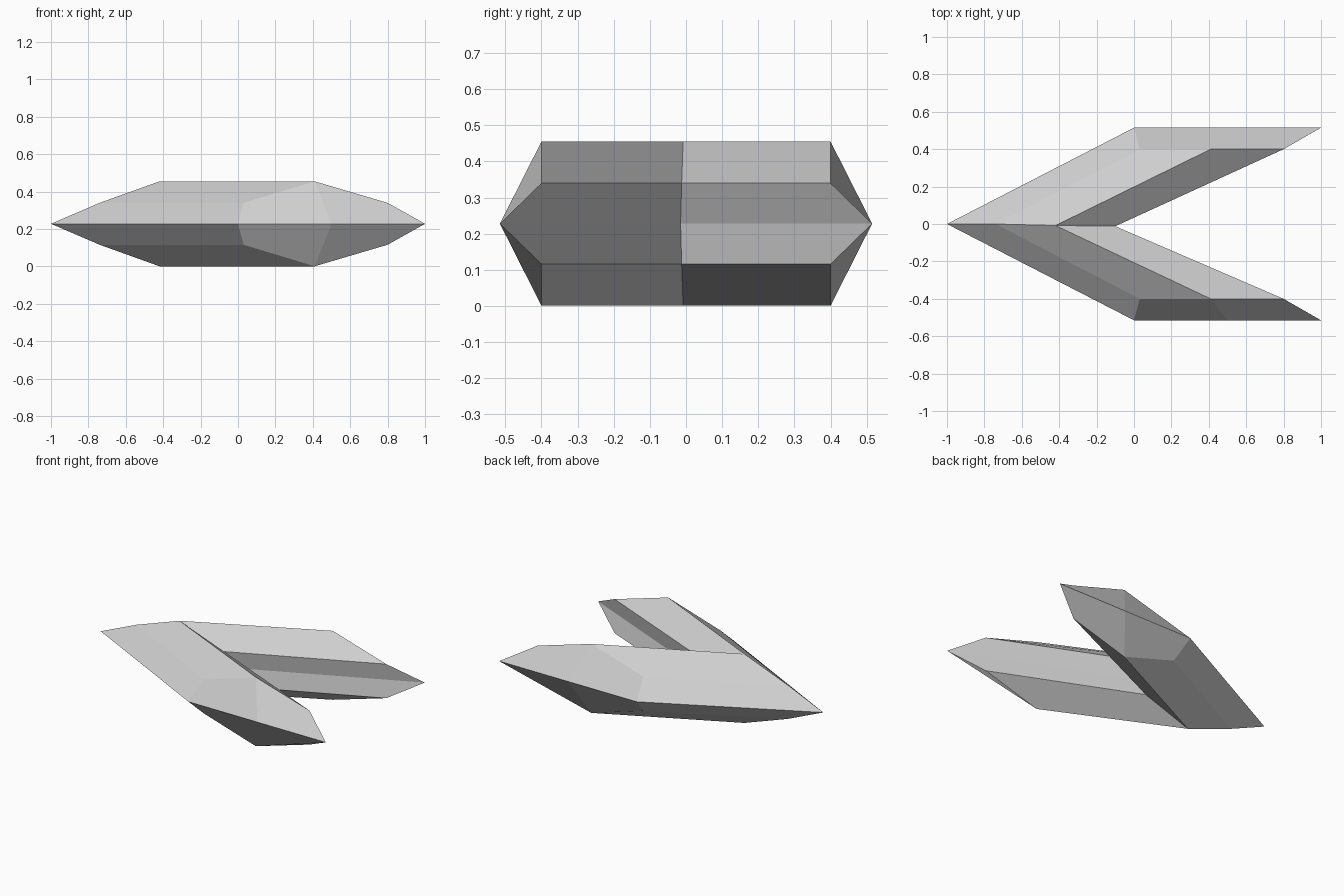
import bpy
import bmesh

cube = bpy.data.objects.get("Cube")
if cube:
    bpy.data.objects.remove(cube, do_unlink=True)

# Single flat grey
grey = bpy.data.materials.new("light_grey")
grey.use_nodes = True
colour = (0.62, 0.62, 0.62, 1)
grey.diffuse_color = colour
grey.node_tree.nodes["Principled BSDF"].inputs["Base Color"].default_value = colour

MID, SHOULDER, TOP = 0.228, 0.34, 0.455
HEIGHTS = (MID, SHOULDER, TOP, SHOULDER, MID)
bm = bmesh.new()


def ring(points):
    """Closed section: outer edge, over the ridge to the inner groove, and back below."""
    upper = [bm.verts.new((x, y, z)) for (x, y), z in zip(points, HEIGHTS)]
    lower = [bm.verts.new((v.co.x, v.co.y, 2 * MID - v.co.z)) for v in upper[3:0:-1]]
    return upper + lower


# Section at the point of the chevron
nose = ring([(-1, 0), (-0.74, 0), (-0.42, -0.008), (-0.1, -0.012), (-0.15, -0.015)])

for side in (1, -1):
    # Swept arm
    tip, cut = 0.515 * side, 0.4 * side
    end = ring([(0, tip), (0.03, cut), (0.41, cut), (0.8, cut), (1, tip)])
    for i in range(8):
        j = (i + 1) % 8
        bm.faces.new((nose[i], nose[j], end[j], end[i]))
    # Wedge-shaped end of the arm
    middle = bm.verts.new((0.5, tip, MID))
    for i in (0, 2, 4, 6):
        bm.faces.new((end[i], end[i + 1], end[(i + 2) % 8], middle) if i in (0, 4)
                     else (middle, end[i], end[i + 1], end[(i + 2) % 8]))

# Each arm uses the nose section as an open seam, so no inner wall is needed
bmesh.ops.recalc_face_normals(bm, faces=bm.faces)
mesh = bpy.data.meshes.new("chevron_body")
bm.to_mesh(mesh)
bm.free()
mesh.materials.append(grey)
body = bpy.data.objects.new("chevron_body", mesh)
bpy.context.collection.objects.link(body)
